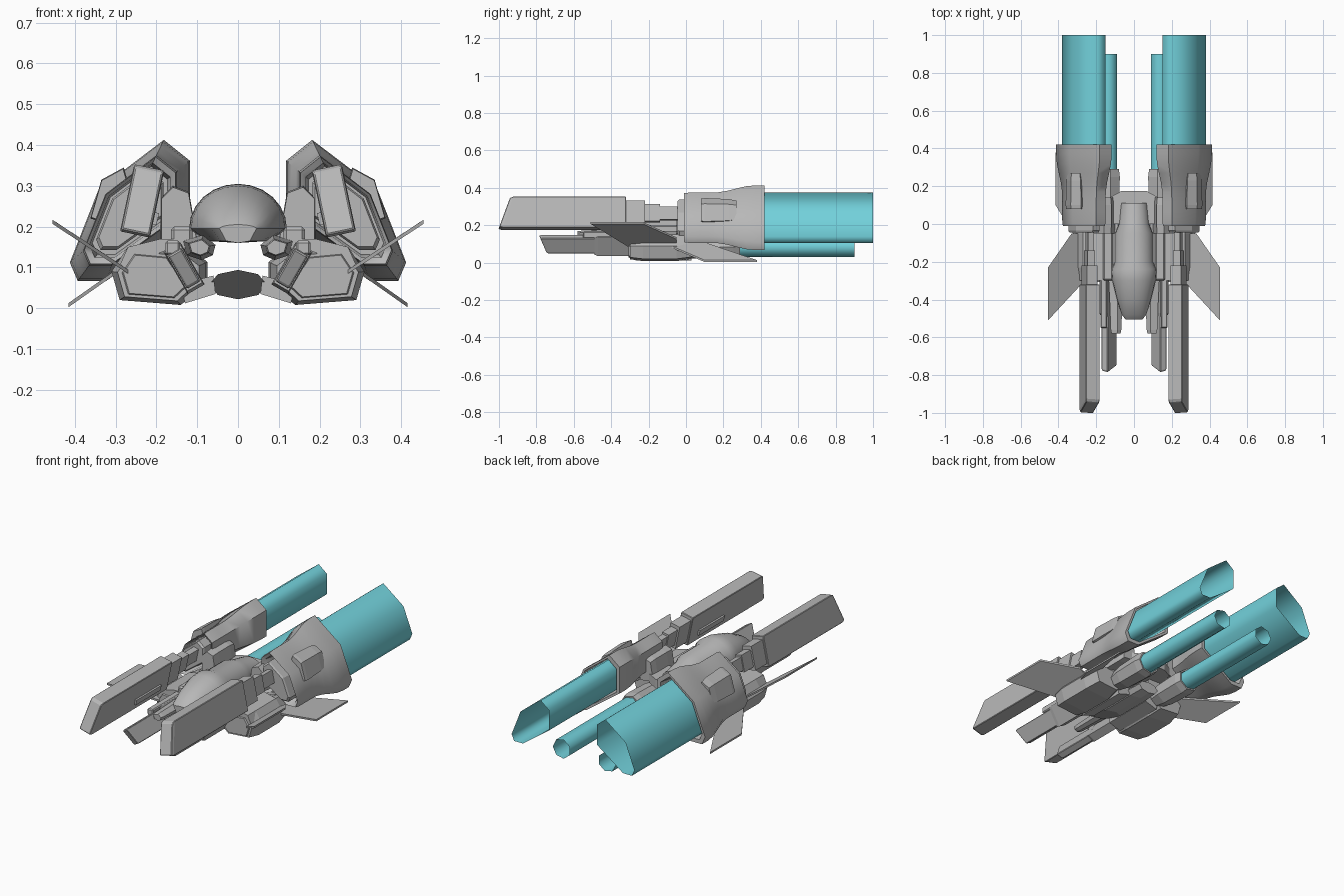
import bpy, bmesh
from math import cos, sin, pi, radians

cube = bpy.data.objects.get("Cube")
if cube:
    bpy.data.objects.remove(cube, do_unlink=True)


def material(name, red, green, blue):
    m = bpy.data.materials.new(name)
    m.use_nodes = True
    m.diffuse_color = (red, green, blue, 1)
    m.node_tree.nodes["Principled BSDF"].inputs["Base Color"].default_value = m.diffuse_color
    return m


HULL = material("hull gray", red=.48, green=.48, blue=.48)
EXHAUST = material("exhaust cyan", red=.17, green=.64, blue=.71)


def loft(name, rings, mat=HULL, capped=True, mirror=True, smooth=None, bevel=None):
    """Skin a row of equal-length point rings, optionally mirrored over x."""
    bm = bmesh.new()
    rows = [[bm.verts.new(point) for point in ring] for ring in rings]
    for near, far in zip(rows, rows[1:]):
        for i in range(len(near)):
            bm.faces.new((near[i - 1], near[i], far[i], far[i - 1]))
    if capped:
        bm.faces.new(rows[0])
        bm.faces.new(rows[-1])
    bmesh.ops.recalc_face_normals(bm, faces=bm.faces)
    mesh = bpy.data.meshes.new(name)
    bm.to_mesh(mesh)
    bm.free()
    mesh.materials.append(mat)
    part = bpy.data.objects.new(name, mesh)
    bpy.context.collection.objects.link(part)
    if bevel:
        chamfer = part.modifiers.new("Bevel", "BEVEL")
        chamfer.width, chamfer.segments = bevel, 1
    if mirror:
        part.modifiers.new("Mirror", "MIRROR").use_mirror_merge = False
    if smooth:
        bpy.ops.object.select_all(action="DESELECT")
        part.select_set(True)
        bpy.context.view_layer.objects.active = part
        bpy.ops.object.shade_smooth_by_angle(angle=radians(smooth))


def extrude(name, section, stations, rake=0, **options):
    """Sweep an (x, z) section along y through (y, scale) stations, raking the front."""
    xs, zs = zip(*section)
    cx, cz = (min(xs) + max(xs)) / 2, (min(zs) + max(zs)) / 2
    rings = []
    for index, (y, scale) in enumerate(stations):
        lean = rake if index < 2 else 0
        rings.append([(cx + (x - cx) * scale, y + (z - cz) * lean, cz + (z - cz) * scale)
                      for x, z in section])
    loft(name, rings, **options)


def box(x, z, width, height, tilt=0):
    """Rectangular section, tilted in degrees so that a positive tilt leans inward."""
    c, s = cos(radians(tilt)), sin(radians(tilt))
    corners = [(i * width / 2, j * height / 2)
               for i, j in ((-1, -1), (1, -1), (1, 1), (-1, 1))]
    return [(x + u * c - v * s, z + u * s + v * c) for u, v in corners]


def oval(x, z, rx, rz, sides):
    return [(x + rx * cos(2 * pi * i / sides), z + rz * sin(2 * pi * i / sides))
            for i in range(sides)]


def plate(name, outline, thick=.01, **options):
    """Thin sheet on an outline of (x, y, z) points."""
    loft(name, [[(x, y, z + side * thick / 2) for x, y, z in outline]
                for side in (-1, 1)], **options)


# Main engines: recessed intake, flared shell, collar and hollow exhaust
engine = [(.2, .375), (.15, .335), (.15, .22), (.31, .105),
          (.365, .105), (.38, .14), (.325, .28)]
intake = [(.07, .8), (0, .86), (-.01, .97)]
flare = []
for step in range(9):
    y = .02 + .05 * step
    rise = min(max((y - .15) / .22, 0), 1)
    flare.append((y, 1 + .14 * (1 - cos(pi * rise))))
outlet = [(.42, 1.12), (.3, 1.02)]
extrude("engine_shell", engine, intake + flare + outlet, smooth=50)
extrude("engine_collar", engine, [(-.045, .66), (-.035, .72), (.08, .72)])
extrude("engine_exhaust", engine, [(.29, 1), (1, 1)], mat=EXHAUST, capped=False, smooth=80)

# Raised vent on the outer corner of each engine, sinking into the shell at the back
vent = [(.27, .31), (.28, .345), (.335, .315), (.362, .22), (.33, .21)]
extrude("engine_vent", vent, [(.08, .95), (.1, 1), (.23, .92), (.27, .8)])

# Small lower engines
nozzle = oval(x=.14, z=.083, rx=.055, rz=.054, sides=7)
extrude("small_nozzle", nozzle, [(.02, .9), (.1, 1.2), (.25, 1.3), (.29, 1.2),
                                 (.29, 1.05), (.22, 1)])
extrude("small_exhaust", nozzle, [(.22, 1), (.9, 1)], mat=EXHAUST, capped=False, smooth=80)

# Long upper cannons, stepping down towards the engines
cannon = box(x=.235, z=.263, width=.075, height=.168, tilt=12)
extrude("long_cannon", cannon, [(-.972, .92), (-.955, 1), (-.32, 1)], rake=.34, bevel=.003)
breech = []
for start, end, scale in ((-.33, -.22, .78), (-.22, -.14, .55), (-.14, -.03, .42)):
    breech += [(start, scale), (end, scale)]
extrude("cannon_breech", cannon, breech)
extrude("cannon_rail", box(x=.204, z=.22, width=.015, height=.03, tilt=12),
        [(-.62, 1), (-.4, 1)])

# Short lower cannons with sleeves and rails
short = box(x=.132, z=.098, width=.038, height=.095, tilt=-30)
extrude("short_cannon", short, [(-.765, .92), (-.755, 1), (-.1, 1)], rake=-.4, bevel=.003)
extrude("short_cannon_sleeve", short, [(-.49, 1.1), (-.47, 1.25), (-.2, 1.25)])
extrude("side_rail", box(x=.16, z=.148, width=.036, height=.035),
        [(-.55, 1), (-.1, 1)], bevel=.005)
extrude("upper_rail", box(x=.138, z=.175, width=.053, height=.05),
        [(-.3, 1), (0, 1)], bevel=.008)

# Hull pods under the wings, each with a thin front panel
pod = [(.31, .09), (.29, .02), (.14, .008), (.1, .045), (.165, .14), (.27, .15)]
extrude("hull_pod", pod, [(-.3, .86), (-.23, 1), (-.05, 1), (.04, .8)])
extrude("pod_front_panel", pod, [(-.308, .72), (-.299, .76)])

# Wing arms and the crossed blades
arm = [(.13, .17), (.19, .17), (.27, .15), (.29, .105), (.26, .11), (.18, .14), (.13, .14)]
extrude("wing_arm", arm, [(-.3, 1), (-.05, 1)])
plate("upper_wing", [(.27, -.31, .09), (.455, -.51, .212), (.455, -.23, .212),
                     (.33, -.05, .13), (.27, -.05, .09)])
plate("lower_wing", [(.22, -.22, .145), (.415, .1, .008), (.415, .38, .008), (.22, -.02, .145)])

# Central hood: half-oval ribs over a shallow arched underside
hood_side = .195
ribs = []
for y, half, top in ((-.505, .045, .205), (-.48, .065, .23), (-.4, .09, .27),
                     (-.3, .115, .3), (-.24, .12, .305), (-.2, .1, .29),
                     (-.05, .1, .29), (0, .08, .275), (.11, .072, .25)):
    rib = [(half * cos(pi * i / 12), y, hood_side + (top - hood_side) * sin(pi * i / 12))
           for i in range(13)]
    ribs.append(rib + [(-half * .65, y, .165), (0, y, .16), (half * .65, y, .165)])
loft("central_hood", ribs, mirror=False, smooth=35)

# Brackets beside the hood, engine pylons and the tail bridge
bracket = [(.062, .13), (.055, .155), (.085, .18), (.135, .165), (.125, .13), (.09, .118)]
extrude("hood_bracket", bracket, [(-.58, .6), (-.56, .7), (-.4, .85), (-.28, 1), (.05, 1)])
pylon = [(.1, .17), (.19, .16), (.19, .27), (.16, .3), (.12, .285)]
extrude("engine_pylon", pylon, [(-.05, .95), (0, 1), (.1, 1), (.14, .9)])
bridge = [(.12, 0, .19), (.13, .14, .19), (.065, .175, .19)]
plate("tail_bridge", bridge + [(-x, y, z) for x, y, z in reversed(bridge)],
      thick=.05, mirror=False)

# Belly keel with an undercut prow, and its links to the pods
keel = oval(x=0, z=.058, rx=.07, rz=.036, sides=8)
extrude("belly_keel", keel, [(-.25, 1), (-.05, 1), (.12, .9)], rake=-3, mirror=False)
link = [(.055, .035), (.13, .012), (.14, .06), (.06, .08)]
extrude("belly_link", link, [(-.27, 1), (.03, 1)])
